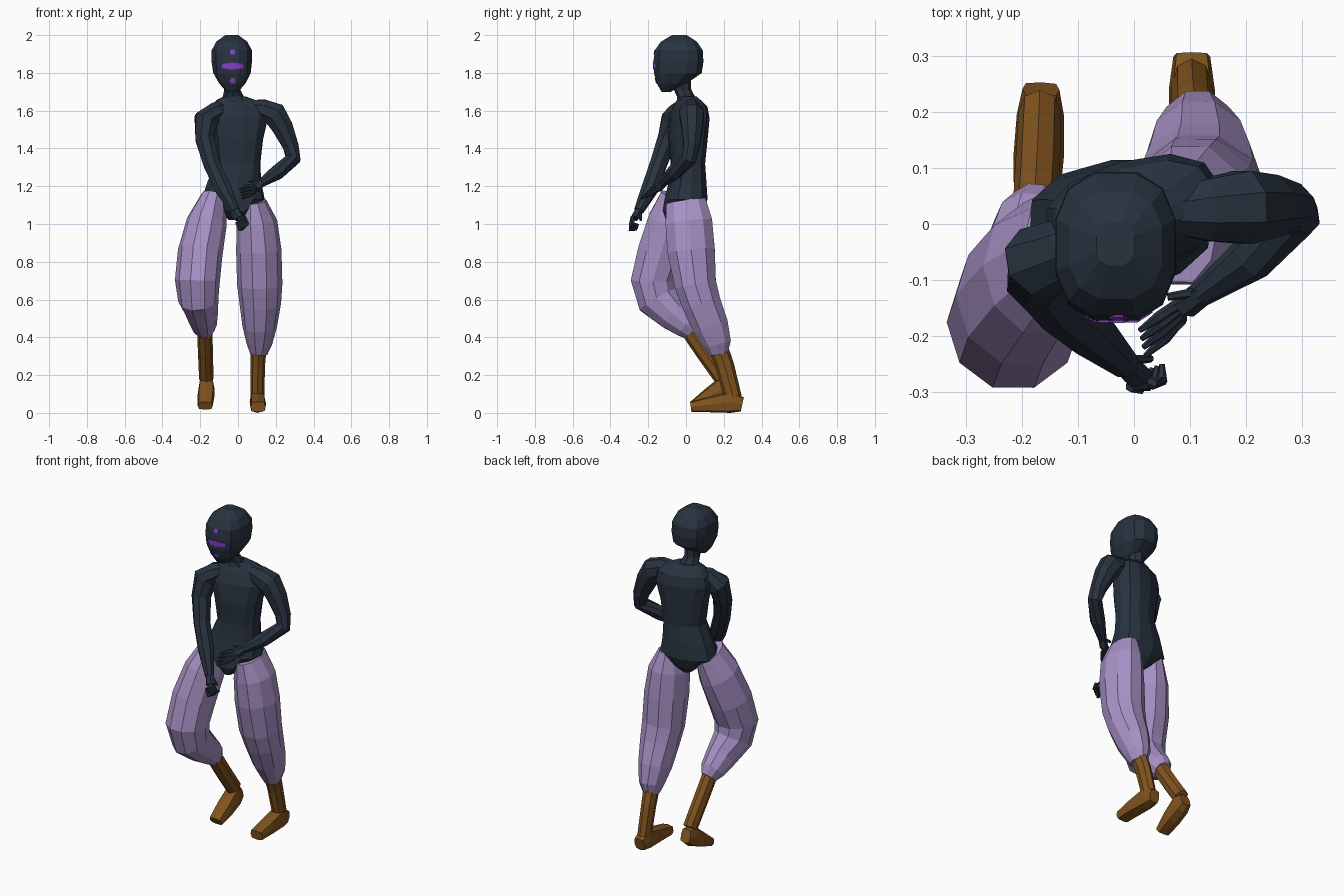
import bpy, bmesh, math
from mathutils import Vector
from mathutils.bvhtree import BVHTree


def material(name, rgb):
    m = bpy.data.materials.new(name)
    m.diffuse_color = (*rgb, 1)
    return m


DARK = material("dark slate", (0.021, 0.032, 0.049))
LILAC = material("lilac cloth", (0.39, 0.285, 0.56))
BROWN = material("brown leather", (0.22, 0.088, 0.013))
VIOLET = material("violet mark", (0.24, 0.052, 0.58))


def loft(bm, rings, n=8, ref=(1, 0, 0), p=2.0, flat=False, shift=0.0):
    """Skin rings (x, y, z, ru, rv[, yaw]); flat rings stay horizontal."""
    pts = [Vector(r[:3]) for r in rings]
    loops = []
    for i, r in enumerate(rings):
        if flat:
            yaw = math.radians(r[5]) if len(r) > 5 else 0
            u = Vector((math.cos(yaw), math.sin(yaw), 0))
            v = Vector((-u.y, u.x, 0))
        else:
            a = (pts[i] - pts[i - 1]).normalized() if i else Vector()
            b = (pts[i + 1] - pts[i]).normalized() if i < len(pts) - 1 else Vector()
            t = (a + b).normalized()
            u = Vector(ref)
            u = (u - t * u.dot(t)).normalized()
            v = t.cross(u)
        loop = []
        for k in range(n):
            ang = math.tau * (k + shift) / n
            c, s = math.cos(ang), math.sin(ang)
            c = math.copysign(abs(c) ** (2 / p), c)
            s = math.copysign(abs(s) ** (2 / p), s)
            loop.append(bm.verts.new(pts[i] + u * r[3] * c + v * r[4] * s))
        loops.append(loop)
    for a, b in zip(loops, loops[1:]):
        for k in range(n):
            bm.faces.new((a[k], a[(k + 1) % n], b[(k + 1) % n], b[k]))
    bm.faces.new(loops[0])
    bm.faces.new(loops[-1])


def finish(bm, name, mat):
    bmesh.ops.recalc_face_normals(bm, faces=bm.faces)
    me = bpy.data.meshes.new(name)
    bm.to_mesh(me)
    me.materials.append(mat)
    ob = bpy.data.objects.new(name, me)
    bpy.context.collection.objects.link(ob)


def part(name, mat, *lofts):
    bm = bmesh.new()
    for rings, opts in lofts:
        loft(bm, rings, **opts)
    finish(bm, name, mat)


def round_rings(rows):
    return [(x, y, z, r, r) for x, y, z, r in rows]


# Torso, ending in a V between the legs, twisted at the shoulders
part("torso", DARK, ([
    (-.015, -.03, 1.02, .03, .075, 8), (-.02, -.015, 1.07, .085, .11, 8),
    (-.025, .0, 1.13, .168, .115, 8), (-.02, .008, 1.22, .145, .10, 9),
    (.0, .01, 1.32, .12, .09, 11), (.0, .01, 1.45, .137, .10, 14),
    (.0, .016, 1.56, .165, .098, 16), (.0, .022, 1.62, .15, .08, 16),
    (-.01, .015, 1.655, .11, .055, 16), (-.018, .01, 1.675, .06, .045, 12)],
    dict(n=12, p=2.4, flat=True)))

# Neck
part("neck", DARK, ([
    (-.02, .012, 1.63, .09, .06), (-.025, .0, 1.675, .055, .048),
    (-.03, -.018, 1.71, .043, .046), (-.03, -.03, 1.79, .05, .055)],
    dict(n=8, flat=True)))

# Head
HEAD = [(-.03, -.105, 1.70, .032, .025), (-.03, -.075, 1.745, .072, .082),
        (-.032, -.043, 1.80, .102, .130), (-.033, -.040, 1.86, .110, .136),
        (-.033, -.038, 1.92, .109, .130), (-.033, -.038, 1.965, .085, .098),
        (-.033, -.035, 2.0, .035, .04)]
head_opts = dict(n=12, p=2.6, flat=True, shift=.5)
part("head", DARK, (HEAD, head_opts))

# Face marks: thin plates laid on the head surface
bm = bmesh.new()
loft(bm, HEAD, **head_opts)
head_tree = BVHTree.FromBMesh(bm)
bm.free()
bm = bmesh.new()
MARKS = [(0, 1.91, .016), (0, 1.758, .016), (0, 1.836, .021)]
for side in (-1, 1):
    MARKS += [(side * .026, 1.836, .018), (side * .046, 1.836, .015)]
for dx, z, r in MARKS:
    front, back = [], []
    for k in range(6):
        a = math.tau * k / 6
        start = Vector((-.028 + dx + r * math.cos(a), -1, z + r * math.sin(a)))
        hit = head_tree.ray_cast(start, Vector((0, 1, 0)))[0]
        front.append(bm.verts.new(hit + Vector((0, -.004, 0))))
        back.append(bm.verts.new(hit + Vector((0, .002, 0))))
    bm.faces.new(front)
    bm.faces.new(back[::-1])
    for k in range(6):
        j = (k + 1) % 6
        bm.faces.new((front[k], back[k], back[j], front[j]))
finish(bm, "face_marks", VIOLET)

# Arms
arm = dict(n=8, ref=(0, 1, 0), shift=.5)
part("right_arm", DARK, (round_rings([
    (.04, .02, 1.625, .035), (.13, .025, 1.605, .06), (.195, .03, 1.58, .07),
    (.237, .032, 1.51, .06), (.28, .03, 1.41, .045), (.292, .015, 1.345, .042),
    (.21, -.06, 1.275, .042), (.12, -.125, 1.215, .023)]), arm))
part("left_arm", DARK, (round_rings([
    (-.05, -.005, 1.625, .03), (-.115, -.04, 1.595, .055), (-.17, -.068, 1.55, .068),
    (-.175, -.10, 1.45, .055), (-.14, -.145, 1.32, .048), (-.08, -.19, 1.19, .047),
    (-.015, -.25, 1.07, .027)]), arm))


# Hands: palm, four fingers and a thumb
def hand(name, wrist, palm, knuckles, mids, tips, thumb):
    opts = dict(n=6, ref=(.3, .5, .8))
    lofts = [([(*wrist, .023, .023), (*palm, .028, .022)], opts)]
    for i in range(4):
        row = [Vector(a).lerp(Vector(b), i / 3) for a, b in (knuckles, mids, tips)]
        rings = [(*q, r, r) for q, r in zip([Vector(palm)] + row, (.009, .011, .010, .005))]
        lofts.append((rings, opts))
    lofts.append(([(*wrist, .01, .01), (*thumb, .007, .007)], opts))
    part(name, DARK, *lofts)


hand("right_hand", (.125, -.12, 1.22), (.09, -.148, 1.19),
     ((.075, -.145, 1.20), (.085, -.17, 1.165)), ((.045, -.165, 1.20), (.055, -.205, 1.15)),
     ((.01, -.19, 1.185), (.02, -.235, 1.135)), (.06, -.13, 1.225))
hand("left_hand", (-.02, -.245, 1.08), (.008, -.272, 1.03),
     ((-.005, -.29, 1.005), (.035, -.285, 1.035)), ((.01, -.295, .97), (.05, -.28, 1.00)),
     ((.025, -.26, .97), (.05, -.25, .995)), (.03, -.24, 1.02))

# Baggy trouser legs
leg = dict(n=10)
part("right_trouser", LILAC, ([
    (.085, .0, 1.12, .065, .11), (.10, .015, 1.01, .108, .130),
    (.11, .027, .86, .12, .132), (.115, .05, .68, .120, .116),
    (.118, .082, .58, .110, .108), (.115, .13, .46, .092, .100),
    (.113, .165, .365, .068, .078), (.11, .172, .31, .045, .052)], leg))
part("left_trouser", LILAC, ([
    (-.13, -.035, 1.14, .068, .105), (-.165, -.08, 1.01, .107, .128),
    (-.20, -.132, .85, .119, .130), (-.215, -.175, .70, .119, .123),
    (-.21, -.150, .60, .107, .115), (-.19, -.065, .52, .085, .092),
    (-.18, .005, .46, .068, .072), (-.175, .035, .425, .043, .05)], leg))

# Boots: shaft and foot
boot = dict(n=8, p=3.5)
part("right_boot", BROWN, ([
    (.11, .165, .36, .043, .052), (.105, .205, .25, .038, .05),
    (.103, .25, .08, .036, .046)], dict(n=8)), ([
    (.103, .298, .045, .033, .038), (.103, .24, .058, .041, .058),
    (.106, .13, .045, .043, .042), (.106, .025, .032, .040, .028)], boot))
part("left_boot", BROWN, ([
    (-.177, .015, .445, .04, .048), (-.172, .10, .32, .040, .048),
    (-.168, .20, .18, .038, .048)], dict(n=8)), ([
    (-.166, .24, .145, .033, .04), (-.167, .195, .13, .042, .058),
    (-.170, .12, .085, .045, .045), (-.174, .035, .038, .040, .024)], boot))
